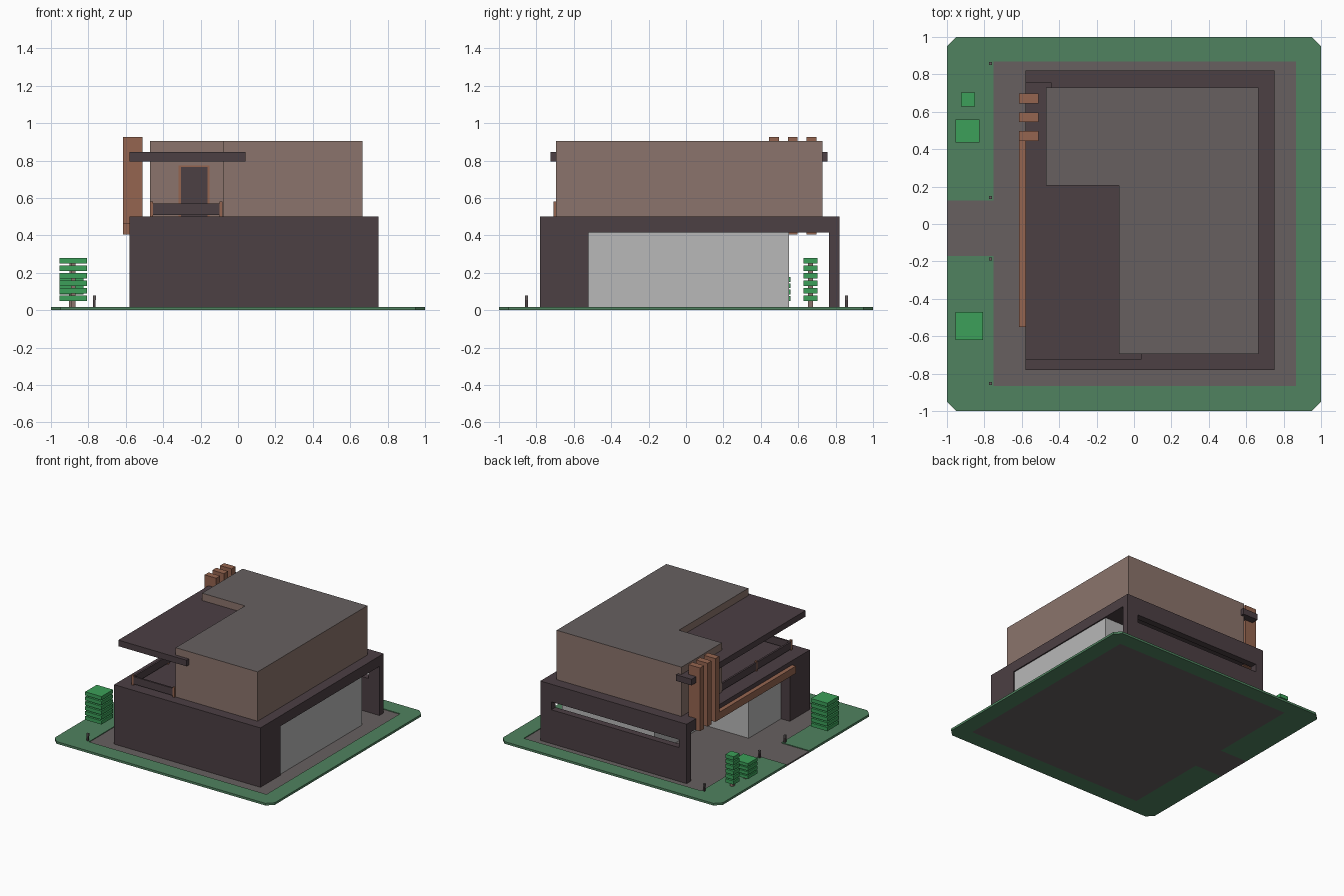
import bpy, bmesh

if "Cube" in bpy.data.objects:
    bpy.data.objects.remove(bpy.data.objects["Cube"])


def material(name, rgb):
    m = bpy.data.materials.new(name)
    m.diffuse_color = (*rgb, 1)
    m.use_nodes = True
    m.node_tree.nodes["Principled BSDF"].inputs["Base Color"].default_value = m.diffuse_color
    return m


GRASS = material("grass green", (0.08, 0.225, 0.115))
LEAF = material("leaf green", (0.045, 0.35, 0.10))
DARK = material("dark plum cladding", (0.072, 0.05, 0.057))
STONE = material("grey stone", (0.135, 0.118, 0.117))
BROWN = material("taupe wall", (0.26, 0.175, 0.15))
WOOD = material("orange wood", (0.30, 0.13, 0.08))
PALE = material("pale grey wall", (0.48, 0.48, 0.48))


def finish(name, bm, *mats):
    bmesh.ops.recalc_face_normals(bm, faces=bm.faces)
    me = bpy.data.meshes.new(name)
    bm.to_mesh(me)
    bm.free()
    for m in mats:
        me.materials.append(m)
    ob = bpy.data.objects.new(name, me)
    bpy.context.collection.objects.link(ob)
    return ob


def add_prism(bm, pts, z0, z1):
    """Extrude an outline in plan from z0 to z1; returns the top face."""
    face = bm.faces.new([bm.verts.new((x, y, z0)) for x, y in pts])
    ext = bmesh.ops.extrude_face_region(bm, geom=[face], use_keep_orig=True)["geom"]
    verts = [g for g in ext if isinstance(g, bmesh.types.BMVert)]
    bmesh.ops.translate(bm, vec=(0, 0, z1 - z0), verts=verts)
    return next(g for g in ext if isinstance(g, bmesh.types.BMFace))


def prism(name, pts, z0, z1, mat):
    bm = bmesh.new()
    add_prism(bm, pts, z0, z1)
    return finish(name, bm, mat)


def rect(x0, x1, y0, y1):
    return [(x0, y0), (x1, y0), (x1, y1), (x0, y1)]


def boxes(name, mat, *dims):
    """One object from boxes given as (x0, x1, y0, y1, z0, z1)."""
    bm = bmesh.new()
    for x0, x1, y0, y1, z0, z1 in dims:
        add_prism(bm, rect(x0, x1, y0, y1), z0, z1)
    return finish(name, bm, mat)


# Plot: C-shaped lawn around the paving and driveway
prism("lawn", [(-1, -0.95), (-0.95, -1), (0.95, -1), (1, -0.95), (1, 0.95), (0.95, 1),
               (-0.95, 1), (-1, 0.95), (-1, 0.125), (-0.75, 0.125), (-0.75, 0.87),
               (0.865, 0.87), (0.865, -0.865), (-0.75, -0.865), (-0.75, -0.17),
               (-1, -0.17)], 0, 0.018, GRASS)
prism("paving", [(-1, -0.17), (-0.75, -0.17), (-0.75, -0.865), (0.865, -0.865),
                 (0.865, 0.87), (-0.75, 0.87), (-0.75, 0.125), (-1, 0.125)],
      0, 0.012, STONE)

# Ground floor: front block, slab, slotted back wall, pale room
boxes("front_block", DARK, (-0.58, 0.75, -0.78, -0.52, 0.01, 0.42))
boxes("floor_slab", DARK, (-0.58, 0.75, -0.78, 0.82, 0.415, 0.5))
boxes("back_wall", DARK,
      (-0.58, 0.75, 0.765, 0.82, 0.01, 0.29),
      (-0.58, 0.75, 0.765, 0.82, 0.355, 0.42),
      (-0.58, -0.51, 0.765, 0.82, 0.29, 0.355),
      (0.65, 0.75, 0.765, 0.82, 0.29, 0.355))
prism("ground_room", [(-0.5, -0.53), (0.74, -0.53), (0.74, 0.55), (-0.1, 0.55),
                      (-0.1, -0.1), (-0.5, -0.1)], 0.01, 0.418, PALE)

# Upper floor: L-shaped block with recessed stone roof
bm = bmesh.new()
top = add_prism(bm, [(-0.08, -0.695), (0.665, -0.695), (0.665, 0.73), (-0.47, 0.73),
                     (-0.47, 0.205), (-0.08, 0.205)], 0.498, 0.905)
bm.normal_update()
rim = bmesh.ops.inset_region(bm, faces=[top], thickness=0.083, use_even_offset=True)["faces"]
walls = bmesh.ops.extrude_face_region(bm, geom=[top])["geom"]
floor_verts = [g for g in walls if isinstance(g, bmesh.types.BMVert)]
bmesh.ops.translate(bm, vec=(0, 0, -0.025), verts=floor_verts)
if top.is_valid and len(top.link_loops if hasattr(top, "link_loops") else []) > 0:
    bm.faces.remove(top)
for f in bm.faces:
    if min(v.co.z for v in f.verts) > 0.8:
        f.material_index = 1
finish("upper_floor", bm, BROWN, STONE)

# Canopy running past the upper floor
prism("canopy", [(-0.58, -0.725), (0.04, -0.725), (0.04, 0.25), (-0.44, 0.25),
                 (-0.44, 0.757), (-0.58, 0.757)], 0.795, 0.845, DARK)

# Balcony railing and door
boxes("balcony_railing", DARK,
      (-0.46, -0.09, -0.705, -0.69, 0.51, 0.57),
      (-0.47, -0.455, -0.70, 0.205, 0.51, 0.57))
boxes("railing_posts", WOOD,
      *[(x - 0.008, x + 0.008, y - 0.008, y + 0.008, 0.5, 0.582)
        for x, y in ((-0.463, -0.7), (-0.09, -0.7), (-0.463, -0.25))])
boxes("door_frame", WOOD, (-0.317, -0.153, 0.2, 0.207, 0.5, 0.775))
boxes("door", DARK, (-0.305, -0.162, 0.195, 0.203, 0.5, 0.765))

# Wooden fins and long beam on the left side
boxes("wooden_fins", WOOD,
      *[(-0.615, -0.51, y, y + 0.052, 0.405, 0.925) for y in (0.445, 0.545, 0.645)])
boxes("wooden_beam", WOOD, (-0.615, -0.575, -0.55, 0.45, 0.405, 0.465))


# Layered shrubs with trunks
def shrub(name, x0, x1, y0, y1, layers, pitch):
    cx, cy = (x0 + x1) / 2, (y0 + y1) / 2
    boxes(name + "_leaves", LEAF,
          *[(x0, x1, y0, y1, 0.05 + i * pitch, 0.05 + i * pitch + 0.75 * pitch)
            for i in range(layers)])
    boxes(name + "_trunk", BROWN, (cx - 0.013, cx + 0.013, cy - 0.013, cy + 0.013,
                                   0.01, 0.05 + (layers - 0.5) * pitch))


shrub("front_shrub", -0.955, -0.807, -0.62, -0.47, 6, 0.04)
shrub("low_shrub", -0.955, -0.825, 0.435, 0.56, 4, 0.034)
shrub("slim_shrub", -0.925, -0.85, 0.628, 0.702, 6, 0.04)

# Bollard lights beside the driveway and at the corners
spots = [(-0.768, y) for y in (-0.853, -0.188, 0.143, 0.858)]
boxes("bollards", DARK, *[(x - 0.007, x + 0.007, y - 0.007, y + 0.007, 0.01, 0.06)
                          for x, y in spots])
boxes("bollard_caps", STONE, *[(x - 0.008, x + 0.008, y - 0.008, y + 0.008, 0.055, 0.078)
                               for x, y in spots])
